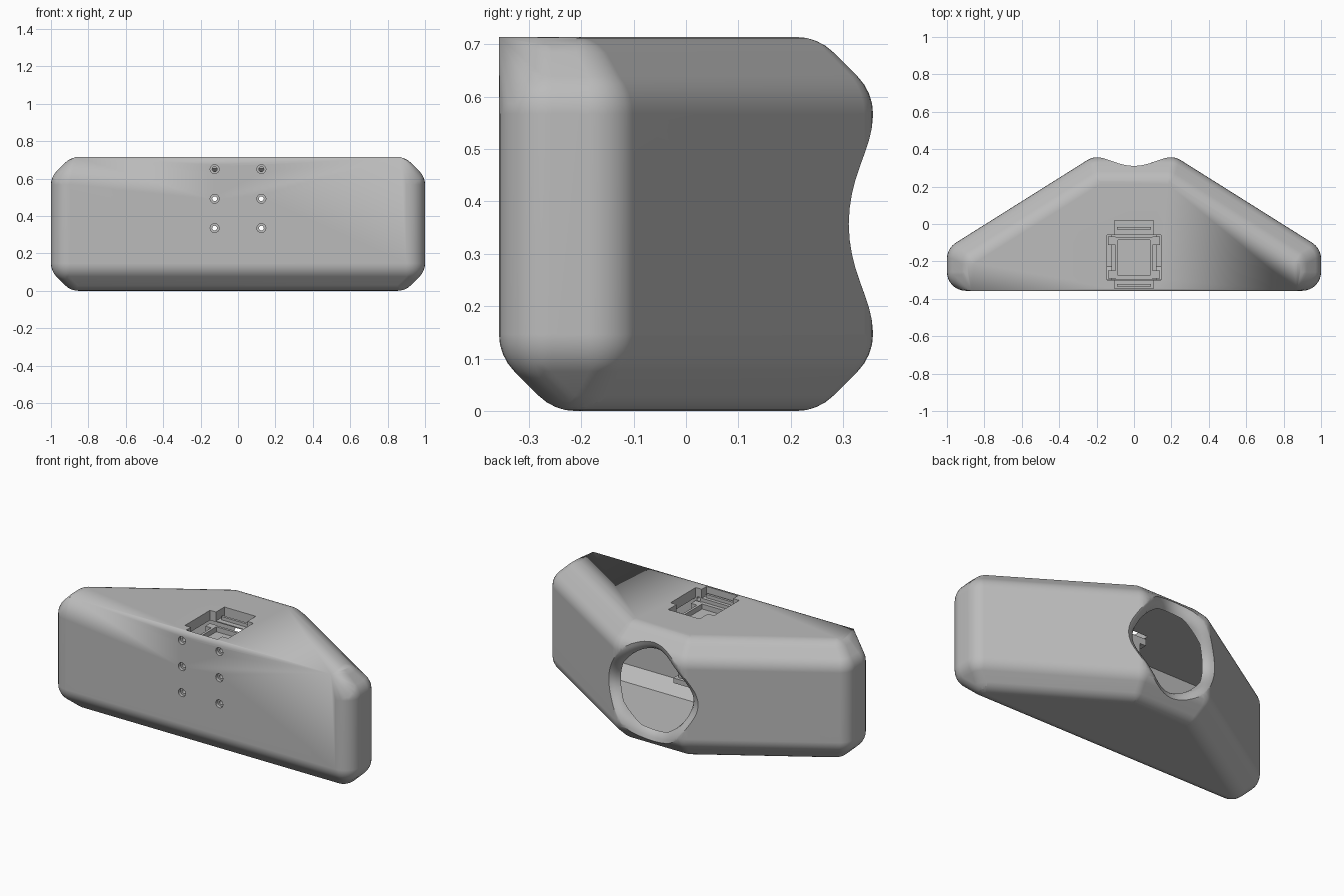
import bpy, bmesh, math
from mathutils import Vector

cube = bpy.data.objects.get("Cube")
if cube:
    bpy.data.objects.remove(cube)

H, FRONT, BACK, CHAMFER, ROUND, WALL = 0.714, -0.357, 0.357, 0.105, 0.1, 0.06

grey = bpy.data.materials.new("light_grey")
grey.use_nodes = True
grey.diffuse_color = (0.5, 0.5, 0.5, 1)
grey.node_tree.nodes["Principled BSDF"].inputs["Base Color"].default_value = grey.diffuse_color


def finish(bm, name):
    bmesh.ops.recalc_face_normals(bm, faces=bm.faces)
    mesh = bpy.data.meshes.new(name)
    bm.to_mesh(mesh)
    bm.free()
    mesh.materials.append(grey)
    ob = bpy.data.objects.new(name, mesh)
    bpy.context.collection.objects.link(ob)
    return ob


def box(name, lo, hi):
    bm = bmesh.new()
    bmesh.ops.create_cube(bm, size=1)
    lo, hi = Vector(lo), Vector(hi)
    for v in bm.verts:
        v.co = (lo + hi) / 2 + v.co * (hi - lo)
    return finish(bm, name)


def lathe(name, profile, center, axis, steps=24, dip=0):
    """Solid of revolution from (radius, distance along axis) pairs."""
    bm = bmesh.new()
    turn = Vector((0, 0, 1)).rotation_difference(Vector(axis))
    rings = []
    for r, d in profile:
        ring = []
        for i in range(steps):
            a = math.tau * i / steps
            p = Vector((r * math.cos(a), r * math.sin(a), d - dip * math.cos(2 * a) ** 2))
            ring.append(bm.verts.new(turn @ p + Vector(center)))
        rings.append(ring)
    for a, b in zip(rings, rings[1:]):
        for i in range(steps):
            j = (i + 1) % steps
            bm.faces.new((a[i], a[j], b[j], b[i]))
    bm.faces.new(rings[0])
    bm.faces.new(rings[-1])
    return finish(bm, name)


def select(ob):
    bpy.ops.object.select_all(action='DESELECT')
    ob.select_set(True)
    bpy.context.view_layer.objects.active = ob


def cut(target, cutter):
    select(target)
    mod = target.modifiers.new("cut", 'BOOLEAN')
    mod.operation, mod.solver, mod.object = 'DIFFERENCE', 'EXACT', cutter
    bpy.ops.object.modifier_apply(modifier=mod.name)
    bpy.data.objects.remove(cutter)


def wedge(inset):
    """Chamfered wedge solid, sliced from a block and shrunk by inset."""
    slope = Vector((0.487, 0.775, 0)).normalized()
    reach = slope.dot(Vector((0.225, BACK, 0)))
    up, down = Vector((0, 0, 1)), Vector((0, 0, -1))
    walls = [(Vector((0, 1, 0)), BACK)]
    for s in (1, -1):
        walls += [(Vector((s, 0, 0)), 1), (Vector((s * slope.x, slope.y, 0)), reach)]
    front = (Vector((0, -1, 0)), -FRONT)
    planes = walls + [front, (up, H), (down, 0)]
    for n, c in walls:
        planes.append(((n + up).normalized(), (c + H - CHAMFER) / math.sqrt(2)))
    for n, c in walls + [front]:
        planes.append(((n + down).normalized(), (c - CHAMFER) / math.sqrt(2)))
    bm = bmesh.new()
    bmesh.ops.create_cube(bm, size=4)
    for n, c in planes:
        res = bmesh.ops.bisect_plane(bm, geom=bm.verts[:] + bm.edges[:] + bm.faces[:], dist=1e-5,
                                     plane_co=n * (c - inset), plane_no=n, clear_outer=True)
        edges = [e for e in res["geom_cut"] if isinstance(e, bmesh.types.BMEdge)]
        if edges:
            bmesh.ops.holes_fill(bm, edges=edges)
    bmesh.ops.remove_doubles(bm, verts=bm.verts, dist=1e-4)
    return bm


# Rounded housing: hull of spheres on a shrunken wedge, with a crisp top front edge
core = wedge(ROUND)
corners = [v.co.copy() for v in core.verts]
core.free()
bm = bmesh.new()
for p in corners:
    ball = bmesh.ops.create_uvsphere(bm, u_segments=32, v_segments=16, radius=ROUND)["verts"]
    bmesh.ops.translate(bm, verts=ball, vec=p)
for x in (-0.87, 0.87):
    bm.verts.new((x, FRONT, H))
bmesh.ops.delete(bm, geom=bm.faces[:], context='FACES_ONLY')
bmesh.ops.delete(bm, geom=bm.edges[:], context='EDGES_FACES') if not bm.verts else None
points = [v.co.copy() for v in bm.verts]
bm.free()
bm = bmesh.new()
for p in points:
    bm.verts.new(p)
hull = bmesh.ops.convex_hull(bm, input=bm.verts)
bmesh.ops.delete(bm, geom=[v for v in bm.verts if not v.link_faces], context='VERTS')
bmesh.ops.dissolve_limit(bm, angle_limit=0.01, verts=bm.verts, edges=bm.edges)
housing = finish(bm, "housing")

# Hollow inside
cut(housing, finish(wedge(WALL), "cavity_cutter"))

# Flared round opening at the back, following the bent rear faces
flare = [(0.235, -0.2), (0.235, -0.06), (0.242, -0.035), (0.258, -0.014),
         (0.278, -0.003), (0.3, 0.004), (0.31, 0.03), (0.31, 0.2)]
cut(housing, lathe("opening_cutter", flare, (0, BACK, H / 2), (0, 1, 0), 64, 0.05))

# Stepped mounting slot in the top
cut(housing, box("slot_cutter", (-0.145, -0.3, 0.55), (0.145, -0.06, 0.8)))
cut(housing, box("slot_step_cutter", (-0.105, -0.345, 0.66), (0.105, 0.02, 0.8)))

# Countersunk screw holes in the front
screw = [(0.024, -0.1), (0.024, 0.02), (0.013, 0.02), (0.013, 0.1)]
for x in (-0.125, 0.125):
    for z in (0.335, 0.492, 0.65):
        cut(housing, lathe("screw_hole_cutter", screw, (x, FRONT, z), (0, 1, 0), 16))

select(housing)
bpy.ops.object.shade_smooth_by_angle(angle=math.radians(32))
housing.modifiers.new("even_shading", 'WEIGHTED_NORMAL').keep_sharp = True

# Bracket hanging inside the slot, with a shallow tray on top
bracket = box("bracket", (-0.1, -0.298, 0.27), (0.1, -0.07, 0.64))
cut(bracket, box("tray_cutter", (-0.085, -0.275, 0.61), (0.085, -0.085, 0.8)))
box("bracket_lower_tab", (-0.12, -0.298, 0.24), (0.12, -0.05, 0.27))
for s, side in ((-1, "right"), (1, "left")):
    for y, end in ((-0.27, "front"), (-0.09, "rear")):
        # Corner lugs and screw heads on the bracket sides
        xs = sorted((s * 0.1, s * 0.14))
        box(f"{side}_{end}_lug", (xs[0], y - 0.022, 0.6), (xs[1], y + 0.022, 0.64))
        for z in (0.35, 0.5):
            lathe(f"{side}_{end}_screw_head", [(0.014, 0), (0.014, 0.008)],
                  (s * 0.1, y, z), (s, 0, 0), 12)
# Rails across the front and rear steps
box("front_rail", (-0.09, -0.335, 0.655), (0.09, -0.32, 0.68))
box("rear_rail", (-0.09, -0.03, 0.655), (0.09, -0.015, 0.68))
